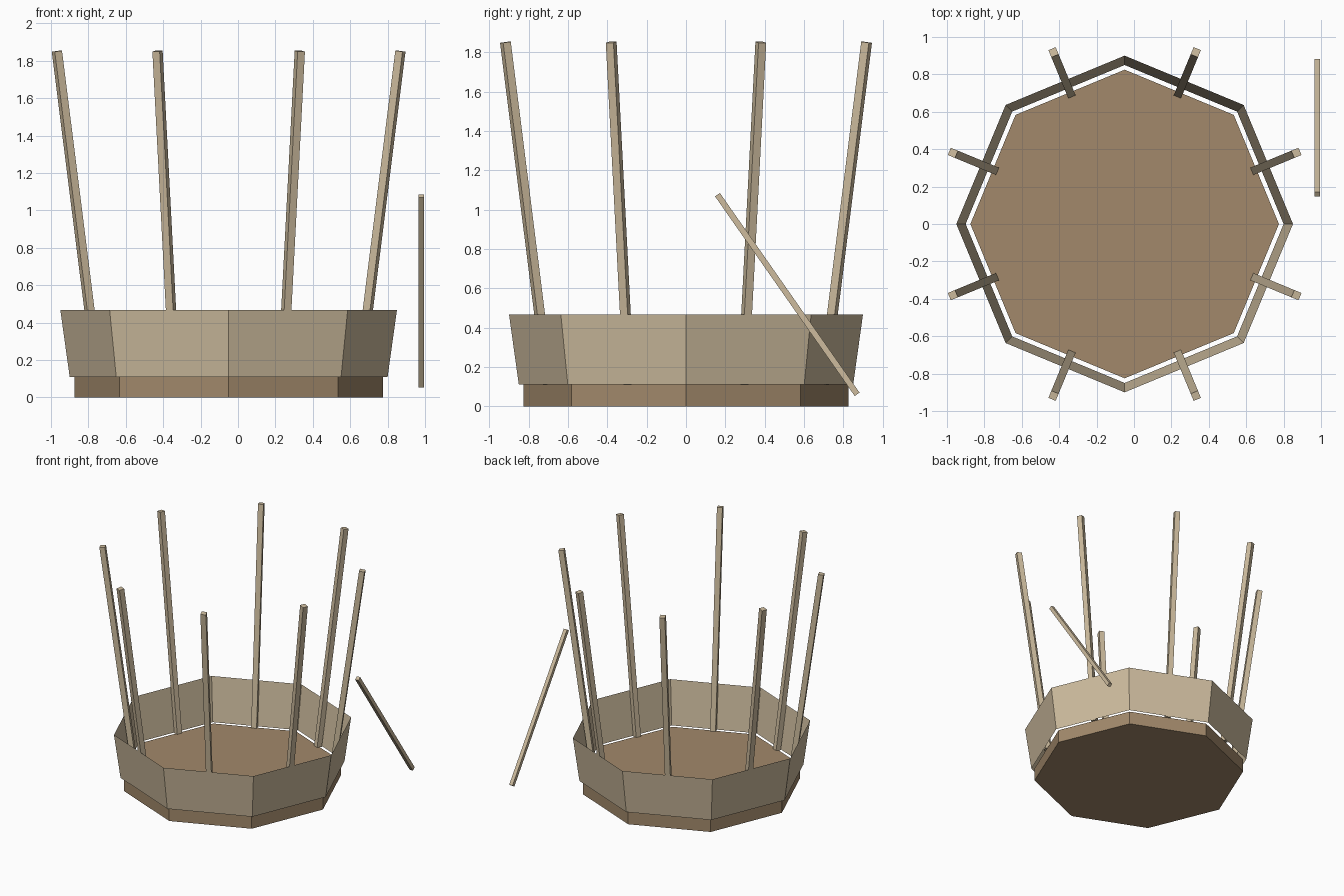
import bpy, bmesh, math
from mathutils import Matrix, Vector

cube = bpy.data.objects.get("Cube")
if cube:
    bpy.data.objects.remove(cube, do_unlink=True)


def material(name, rgb):
    m = bpy.data.materials.new(name)
    m.use_nodes = True
    m.diffuse_color = (*rgb, 1)
    m.node_tree.nodes["Principled BSDF"].inputs["Base Color"].default_value = (*rgb, 1)
    return m


pale_wood = material("pale wood", (0.61, 0.50, 0.34))
brown_wood = material("brown wood", (0.36, 0.25, 0.146))
CENTRE = Vector((-0.05, 0, 0))


def finish(name, bm, mat):
    mesh = bpy.data.meshes.new(name)
    bm.to_mesh(mesh)
    bm.free()
    mesh.materials.append(mat)
    ob = bpy.data.objects.new(name, mesh)
    bpy.context.collection.objects.link(ob)
    return ob


def octagon(name, r_low, r_high, z_low, z_high, capped, mat):
    bm = bmesh.new()
    place = Matrix.Translation(CENTRE + Vector((0, 0, (z_low + z_high) / 2)))
    bmesh.ops.create_cone(bm, cap_ends=capped, segments=8, radius1=r_low,
                          radius2=r_high, depth=z_high - z_low, matrix=place)
    return finish(name, bm, mat)


def beam(name, start, end, width, spin, mat):
    """Square beam between two points that lie in the plane turned by spin."""
    axis = (end - start).normalized()
    side = Vector((-math.sin(spin), math.cos(spin), 0))
    out = side.cross(axis)
    turn = Matrix((out, side, axis)).transposed().to_4x4()
    size = Matrix.Diagonal((width, width, (end - start).length, 1))
    bm = bmesh.new()
    bmesh.ops.create_cube(bm, size=1,
                          matrix=Matrix.Translation((start + end) / 2) @ turn @ size)
    return finish(name, bm, mat)


# Floor slab and the thin flared wall around it
octagon("floor", 0.825, 0.825, 0, 0.11, True, brown_wood)
octagon("wall", 0.85, 0.90, 0.11, 0.468, False, pale_wood)

# Leaning posts, one in the middle of each wall panel
for i in range(8):
    a = math.radians(22.5 + 45 * i)
    d = Vector((math.cos(a), math.sin(a), 0))
    beam(f"post_{i + 1}", CENTRE + d * 0.757 + Vector((0, 0, 0.112)),
         CENTRE + d * 0.994 + Vector((0, 0, 1.851)), 0.042, a, pale_wood)

# Loose slanted stick beside the tub
beam("loose_stick", Vector((0.98, 0.87, 0.061)), Vector((0.98, 0.16, 1.076)),
     0.03, math.pi / 2, pale_wood)
